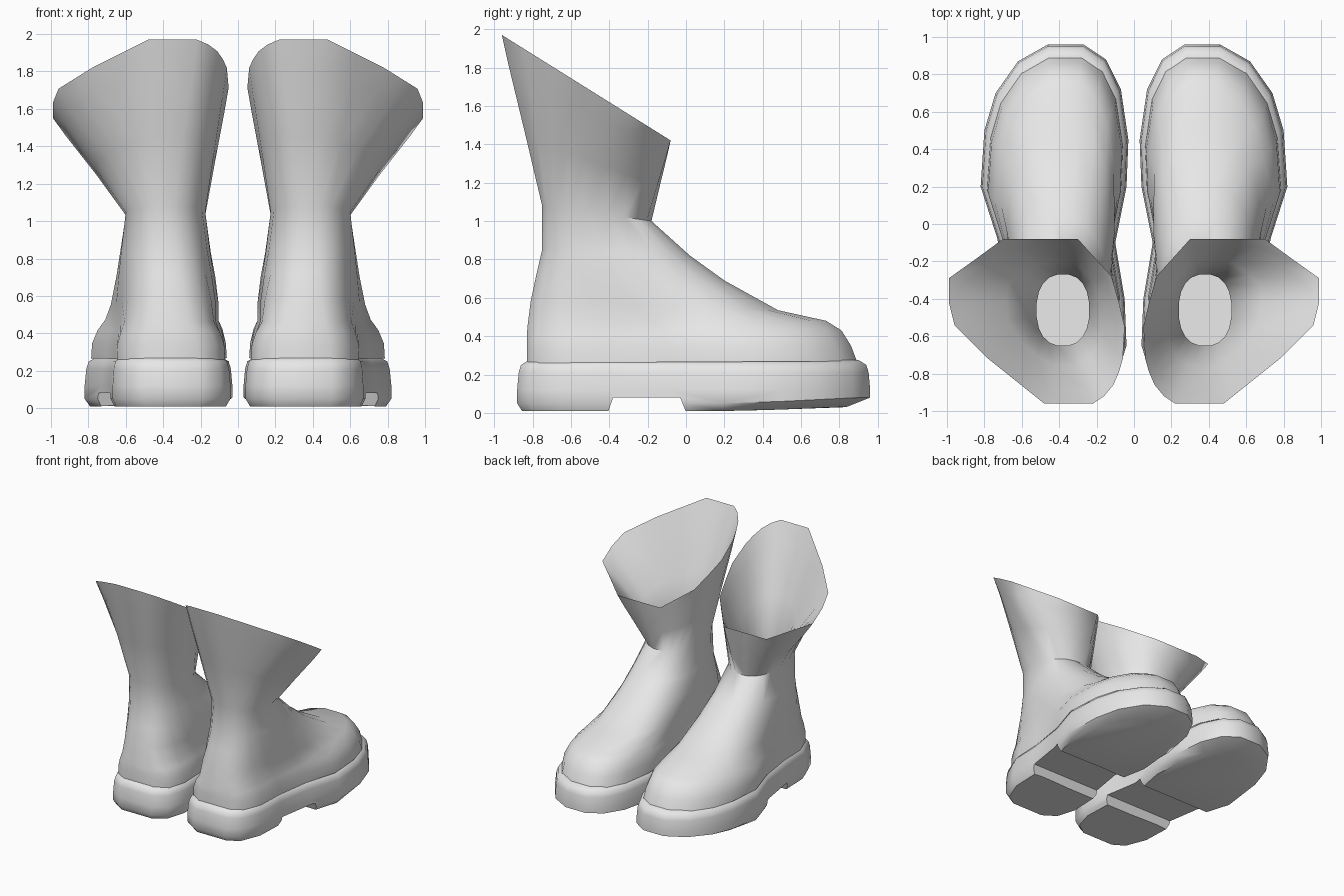
import bpy, bmesh, math

if "Cube" in bpy.data.objects:
    bpy.data.objects.remove(bpy.data.objects["Cube"])

grey = bpy.data.materials.new("light_grey")
grey.diffuse_color = (0.8, 0.8, 0.8, 1)
grey.use_nodes = True
grey.node_tree.nodes["Principled BSDF"].inputs["Base Color"].default_value = grey.diffuse_color
N = 20

# Outlines run from the heel, along the inner side to the toe, and back along the outer side
FOOT = [(.20, -.88), (.09, -.81), (.04, -.65), (.05, -.40), (.10, -.10), (.04, .20), (.03, .45),
        (.07, .72), (.15, .88), (.27, .96), (.46, .96), (.62, .87), (.74, .70), (.80, .50),
        (.82, .20), (.73, -.08), (.68, -.40), (.67, -.65), (.60, -.82), (.50, -.88)]
RIM = [(.22, -.96), (.16, -.92), (.11, -.86), (.08, -.79), (.06, -.72), (.05, -.55), (.08, -.42),
       (.12, -.28), (.21, -.18), (.30, -.08), (.50, -.08), (.70, -.08), (.85, -.19), (.99, -.29),
       (.99, -.42), (.96, -.54), (.87, -.63), (.78, -.72), (.63, -.84), (.48, -.96)]


def spow(v, e):
    return math.copysign(abs(v) ** e, v)


OVAL = []
for k in range(N):
    a = math.radians(-99 - 18 * k)
    OVAL.append((spow(math.cos(a), .85), spow(math.sin(a), .85)))


def fit(outline, x0, x1, y0, y1):
    """Stretch an outline to a bounding rectangle."""
    xs, ys = [p[0] for p in outline], [p[1] for p in outline]
    ax, bx, ay, by = min(xs), max(xs), min(ys), max(ys)
    return [(x0 + (x - ax) / (bx - ax) * (x1 - x0), y0 + (y - ay) / (by - ay) * (y1 - y0))
            for x, y in outline]


def ring(m, x0, x1, y0, y1, z0, z1):
    """Tilted ring blended from the foot outline (m=0) to an oval (m=1)."""
    f, o = fit(FOOT, x0, x1, y0, y1), fit(OVAL, x0, x1, y0, y1)
    pts = []
    for (fx, fy), (ox, oy) in zip(f, o):
        x, y = fx + (ox - fx) * m, fy + (oy - fy) * m
        pts.append((x, y, z0 + (z1 - z0) * (y - y0) / (y1 - y0)))
    return pts


def lerp(a, b, t, tz):
    return [(p[0] + (q[0] - p[0]) * t, p[1] + (q[1] - p[1]) * t, p[2] + (q[2] - p[2]) * tz)
            for p, q in zip(a, b)]


def loft(name, rings, cap_start, cap_end, angle=45):
    bm = bmesh.new()
    vs = [[bm.verts.new(p) for p in r] for r in rings]
    for a, b in zip(vs, vs[1:]):
        n = len(a)
        for i in range(n):
            j = (i + 1) % n
            bm.faces.new((a[j], a[i], b[i], b[j]))
    if cap_start:
        bm.faces.new(vs[0])
    if cap_end:
        bm.faces.new(vs[-1][::-1])
    for f in bm.faces:
        f.smooth = True
    me = bpy.data.meshes.new(name)
    bm.to_mesh(me)
    bm.free()
    me.set_sharp_from_angle(angle=math.radians(angle))
    me.materials.append(grey)
    ob = bpy.data.objects.new(name, me)
    bpy.context.collection.objects.link(ob)
    return ob


# Upper: foot, ankle, flared shaft, then over the rim and down the lining
foot = [ring(0, .06, .785, -.83, .89, .26, .27),
        ring(0, .065, .78, -.83, .86, .34, .35),
        ring(.1, .08, .75, -.83, .81, .40, .43),
        ring(.3, .10, .71, -.825, .73, .46, .48),
        ring(.55, .10, .68, -.81, .48, .58, .535),
        ring(.8, .12, .65, -.78, .20, .72, .69),
        ring(.9, .145, .63, -.75, .02, .85, .82)]
neck = ring(1, .175, .60, -.75, -.18, 1.08, 1.0)
rim = [(x, y, 1.42 - .625 * (y + .08)) for x, y in RIM]
throat = ring(1, .24, .52, -.65, -.27, 1.08, 1.02)
lining = [lerp(throat, rim, .80, .82), lerp(throat, rim, .35, .4), throat,
          ring(1, .20, .56, -.70, -.20, .80, .78), ring(1, .20, .58, -.70, -.10, .55, .52)]
upper = loft("boot_upper", foot + [neck, lerp(neck, rim, .42, .42), lerp(neck, rim, .83, .82), rim]
             + lining, False, True, 60)


# Sole: welt, side wall and a chamfered tread that rises at the toe
def sole_ring(inset, z, toe_inset=0, toe_lift=0):
    pts = []
    for x, y in FOOT:
        t = min(max((y - .3) / .6, 0), 1)
        i = inset + toe_inset * t
        pts.append((.4 + (x - .4) * (1 - i / .37), .04 + (y - .04) * (1 - i / .92), z + toe_lift * t))
    return pts


sole = loft("sole", [sole_ring(.025, .01, .10, .02), sole_ring(0, .05, 0, .03), sole_ring(0, .12),
                     sole_ring(.008, .21), sole_ring(.02, .25), sole_ring(.06, .275)], True, True)

# Arch gap between heel and forefoot
arch = loft("arch_cutter", [[(x, -.415, -.02), (x, .01, -.02), (x, -.03, .08), (x, -.38, .08)]
                            for x in (-.2, 1.2)], True, True, 10)
bm = bmesh.new()
bm.from_mesh(arch.data)
bmesh.ops.recalc_face_normals(bm, faces=bm.faces)
for f in bm.faces:
    f.smooth = False
bm.to_mesh(arch.data)
bm.free()
arch.hide_render = True
arch.hide_set(True)
cut = sole.modifiers.new("arch", 'BOOLEAN')
cut.operation, cut.solver, cut.object = 'DIFFERENCE', 'EXACT', arch

# Mirror to make the pair
for ob in (upper, sole):
    ob.modifiers.new("pair", 'MIRROR').use_clip = False
    ob.modifiers["pair"].use_mirror_merge = False
